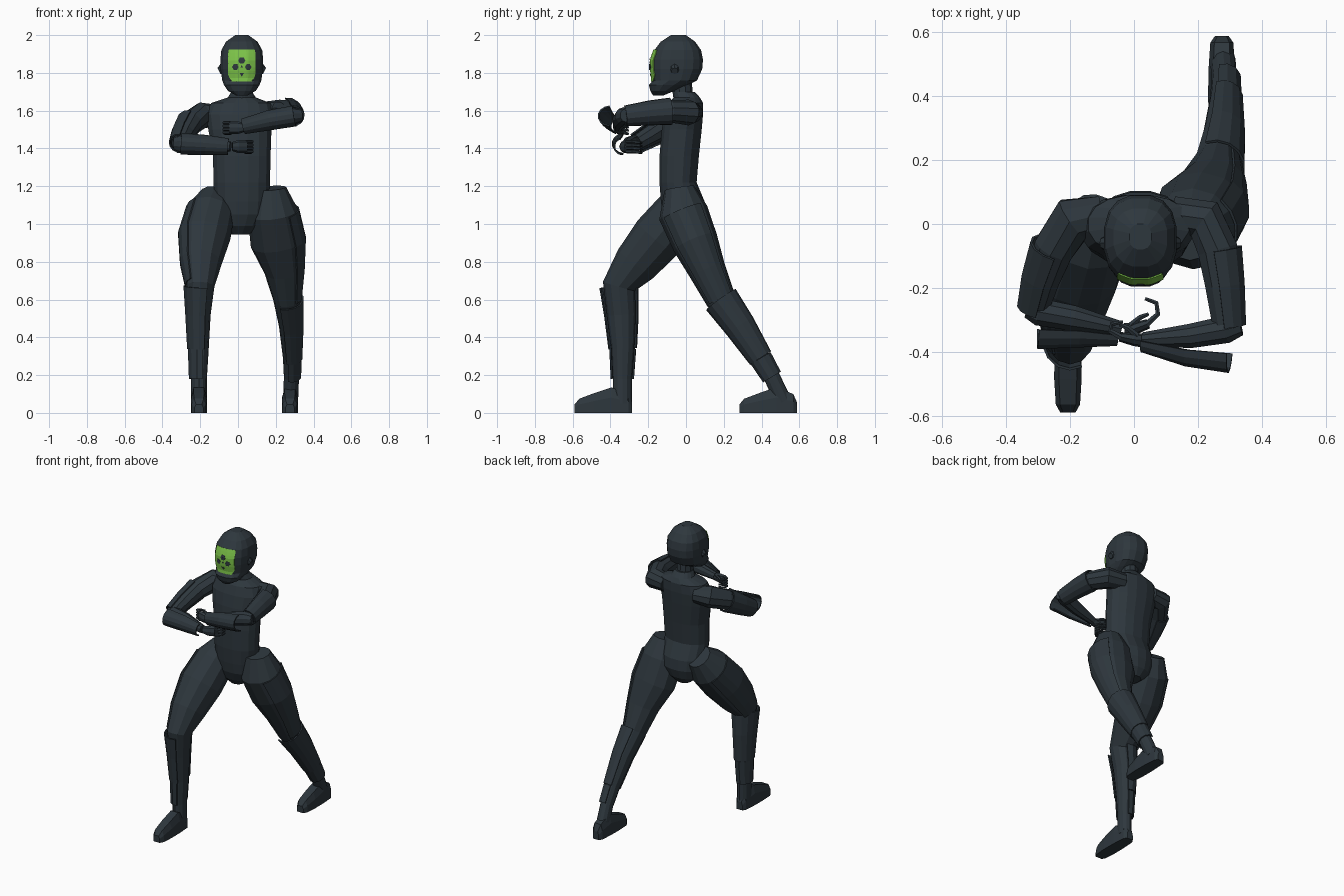
import bpy, bmesh, math
from mathutils import Vector
from mathutils.bvhtree import BVHTree


def material(name, rgb):
    m = bpy.data.materials.new(name)
    m.diffuse_color = (*rgb, 1)
    return m


SUIT = material("dark slate", (0.027, 0.038, 0.047))
GREEN = material("visor green", (0.20, 0.54, 0.065))


def skin(name, rings, mat=SUIT, closed=True, thick=0):
    """Join rings of points into one object; closed rings get end caps."""
    bm = bmesh.new()
    vs = [[bm.verts.new(p) for p in r] for r in rings]
    n = len(rings[0])
    for a, b in zip(vs, vs[1:]):
        for i in range(n if closed else n - 1):
            j = (i + 1) % n
            bm.faces.new((a[i], a[j], b[j], b[i]))
    if closed:
        bm.faces.new(vs[0])
        bm.faces.new(vs[-1])
    bmesh.ops.recalc_face_normals(bm, faces=bm.faces)
    me = bpy.data.meshes.new(name)
    bm.to_mesh(me)
    bm.free()
    me.materials.append(mat)
    ob = bpy.data.objects.new(name, me)
    bpy.context.collection.objects.link(ob)
    if thick:
        s = ob.modifiers.new("thickness", "SOLIDIFY")
        s.thickness = thick
        s.offset = 0
    return ob


def power(v, e):
    return math.copysign(abs(v) ** e, v)


def stack(name, rows, n=14, e=1.0):
    """Horizontal rounded rings: z, centre x, half width, front y, back y."""
    rings = []
    for z, cx, w, y0, y1 in rows:
        rings.append([(cx + w * power(math.cos(a), e),
                       (y0 + y1) / 2 + (y1 - y0) / 2 * power(math.sin(a), e), z)
                      for a in (2 * math.pi * (i + .5) / n for i in range(n))])
    return skin(name, rings)


def limb(name, pts, ref, n=10, arc=None, grow=0):
    """Tube along points (x, y, z, radius along ref, other radius); arc = open shell."""
    c = [Vector(p[:3]) for p in pts]
    rings = []
    for i, p in enumerate(pts):
        t = (c[min(i + 1, len(c) - 1)] - c[max(i - 1, 0)]).normalized()
        s = (Vector(ref) - t * t.dot(Vector(ref))).normalized()
        o = t.cross(s)
        if arc:
            angs = [math.radians(arc[0] + (arc[1] - arc[0]) * k / (n - 1)) for k in range(n)]
        else:
            angs = [2 * math.pi * k / n for k in range(n)]
        rings.append([c[i] + s * (p[3] + grow) * math.cos(a) + o * (p[4] + grow) * math.sin(a)
                      for a in angs])
    return skin(name, rings, closed=not arc, thick=0.008 if arc else 0)


X, Z = (1, 0, 0), (0, 0, 1)

# Torso and neck
stack("torso", [(.945, .01, .05, -.06, .05), (.99, .012, .11, -.10, .085),
                (1.05, .02, .14, -.125, .105), (1.12, .02, .148, -.135, .10),
                (1.22, .02, .152, -.142, .058),
                (1.36, .02, .155, -.142, .07), (1.50, .01, .17, -.13, .085),
                (1.58, .01, .182, -.115, .092), (1.64, .015, .16, -.095, .092),
                (1.67, .02, .075, -.065, .075), (1.70, .02, .056, -.07, .045)], 16, .9)
stack("neck", [(1.62, .02, .065, -.06, .06), (1.69, .02, .054, -.07, .035),
               (1.78, .02, .055, -.08, .03)], 10)

# Helmet with jaw guard
head = stack("helmet", [(1.68, .02, .03, -.175, -.12), (1.705, .02, .075, -.19, -.06),
                        (1.735, .02, .095, -.198, .01), (1.76, .02, .105, -.178, .06),
                        (1.82, .02, .114, -.188, .088), (1.87, .02, .115, -.187, .092),
                        (1.92, .02, .110, -.170, .082), (1.965, .02, .085, -.135, .05),
                        (2.0, .02, .035, -.08, .0)], 16, .8)
for s in (-1, 1):
    limb("ear_piece", [(.02 + s * .10, -.06, 1.82, .03, .028),
                       (.02 + s * .12, -.06, 1.81, .018, .018)], Z, 8)

# Green face plate and its dark marks, laid on the helmet surface
bm = bmesh.new()
bm.from_mesh(head.data)
surface = BVHTree.FromBMesh(bm)


def on_head(x, z, lift):
    hit = surface.ray_cast(Vector((x, -1, z)), Vector((0, 1, 0)))[0]
    return Vector((x, hit.y - lift, z))


rows = []
for k in range(10):
    z = 1.755 + .167 * k / 9
    w = .072 - (.02 if k == 0 else .008 if k == 1 else .004 if k == 9 else 0)
    rows.append([on_head(.02 + w * (i / 6 - 1), z, .004) for i in range(13)])
skin("visor", rows, GREEN, closed=False, thick=.004)


def mark(x, z, r, n, turn=0):
    rings = []
    for f in (.02, .5, 1):
        rings.append([on_head(x + f * r * math.cos(a), z + f * r * math.sin(a), .0085)
                      for a in (turn + 2 * math.pi * k / n for k in range(n + 1))])
    skin("visor_mark", rings, SUIT, closed=False, thick=.002)


for x, z, r in ((.02, 1.866, .019), (-.014, 1.831, .017), (.054, 1.831, .017)):
    mark(x, z, r, 6)
mark(.02, 1.832, .009, 3, math.pi / 2)
mark(.02, 1.793, .013, 3, -math.pi / 2)
bm.free()

# Legs: right leg steps forward, left leg pushes back
legs = {
    "right": [(-.12, .03, 1.15, .08, .08), (-.145, -.04, 1.06, .128, .13),
              (-.177, -.15, .93, .137, .138), (-.195, -.265, .79, .108, .12),
              (-.2, -.355, .67, .075, .088), (-.205, -.342, .52, .06, .076),
              (-.205, -.335, .34, .05, .06), (-.207, -.337, .18, .042, .05),
              (-.207, -.337, .05, .042, .05)],
    "left": [(.175, -.035, 1.19, .08, .08), (.185, -.015, 1.06, .135, .132),
             (.212, .05, .90, .146, .122), (.245, .115, .75, .105, .098),
             (.26, .185, .60, .073, .08), (.275, .285, .46, .058, .068),
             (.282, .395, .29, .044, .05), (.283, .455, .19, .04, .043),
             (.278, .515, .06, .04, .045)],
}
for side, pts in legs.items():
    out = 180 if side == "right" else 0
    limb(side + "_leg", pts, X, 12)
    limb(side + "_thigh_plate", pts[1:5], X, 6, (out - 50, out + 50), .002)
    limb(side + "_greave", pts[4:7], X, 10, (out - 115, out + 115), .012)
    limb(side + "_ankle_guard", pts[6:8], X, 8, (out - 110, out + 110), .009)


# Feet
def foot(name, x, heel):
    rings = []
    for d, w, h in ((0, .022, .055), (.02, .036, .10), (.11, .042, .135), (.2, .043, .105),
                    (.28, .038, .075), (.305, .024, .045)):
        y = heel - d
        rings.append([(x - w, y, 0), (x + w, y, 0), (x + w, y, h * .6),
                      (x + w * .65, y, h), (x - w * .65, y, h), (x - w, y, h * .6)])
    skin(name, rings)


foot("right_foot", -.207, -.285)
foot("left_foot", .275, .588)

# Arms folded across the chest
arms = {
    "right": ([(-.10, .03, 1.575, .055, .06), (-.19, .015, 1.575, .07, .075),
               (-.25, -.075, 1.535, .065, .066), (-.285, -.17, 1.48, .056, .056),
               (-.31, -.265, 1.425, .045, .045)],
              [(-.335, -.265, 1.425, .035, .03), (-.30, -.275, 1.425, .048, .045),
               (-.19, -.295, 1.42, .046, .042), (-.04, -.328, 1.41, .027, .024)],
              [(-.30, -.325, 1.425, .05, .06), (-.17, -.33, 1.418, .046, .05),
               (-.05, -.345, 1.41, .036, .03)]),
    "left": ([(.12, .03, 1.59, .055, .06), (.22, .015, 1.59, .068, .07),
              (.262, -.08, 1.597, .06, .066), (.278, -.19, 1.588, .054, .058),
              (.292, -.32, 1.572, .043, .048)],
             [(.335, -.32, 1.575, .035, .03), (.29, -.33, 1.572, .047, .045),
              (.18, -.35, 1.55, .044, .04), (.03, -.362, 1.515, .027, .024)],
             [(.30, -.40, 1.572, .048, .06), (.17, -.39, 1.55, .046, .05),
              (.03, -.365, 1.517, .034, .03)]),
}
for side, (upper, fore, guard) in arms.items():
    out = 90 if side == "right" else -90
    limb(side + "_upper_arm", upper, Z, 10)
    limb(side + "_upper_arm_plate", upper[2:], Z, 8, (out - 100, out + 100), .009)
    limb(side + "_forearm", fore, Z, 10)
    limb(side + "_forearm_guard", guard, Z, 8, (out - 85, out + 85), .004)


# Hands with curled fingers; curl sets how far they bend back to the chest
def hand(side, x, y, z, d, curl):
    limb(side + "_palm", [(x, y, z, .024, .022), (x + d * .03, y + .003, z, .034, .02),
                          (x + d * .075, y + .02 * curl, z, .034, .015)], Z, 8)
    for k in range(4):
        h = z + .026 - .0175 * k
        limb(side + "_finger", [(x + d * .07, y + .018 * curl, h, .009, .011),
                                (x + d * .105, y + .05 * curl, h, .009, .009),
                                (x + d * .10, y + .085 * curl, h - .004, .008, .008),
                                (x + d * .065, y + .098 * curl, h - .006, .006, .006)], Z, 6)
    limb(side + "_thumb", [(x + d * .02, y + .015, z + .015, .011, .011),
                           (x + d * .05, y + .04, z + .022, .009, .009),
                           (x + d * .075, y + .05, z + .016, .006, .006)], Z, 6)


hand("right", -.03, -.332, 1.41, 1, 1)
hand("left", .03, -.365, 1.51, -1, .6)
